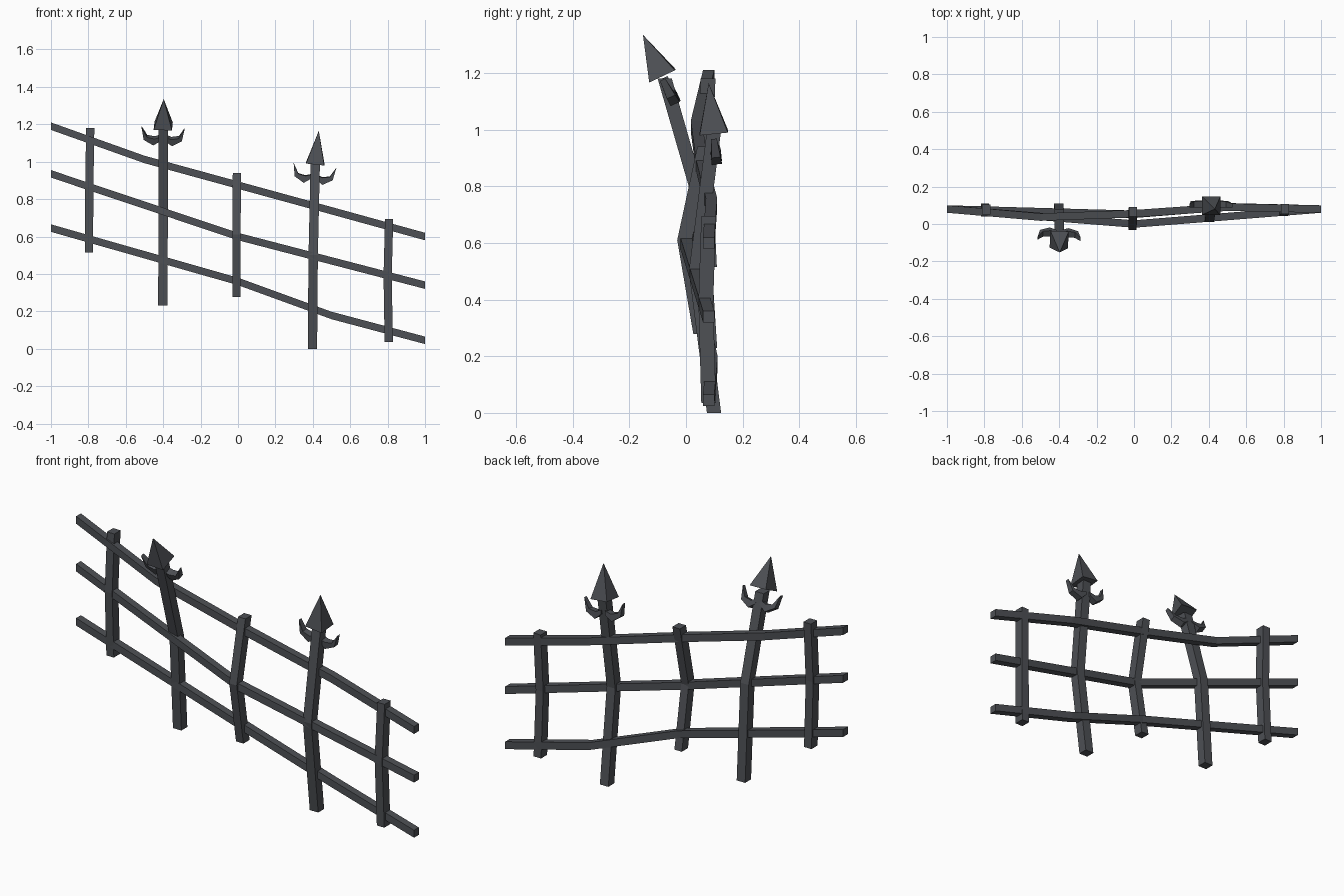
import bpy, bmesh
from mathutils import Vector, Matrix

if "Cube" in bpy.data.objects:
    bpy.data.objects.remove(bpy.data.objects["Cube"])

iron = bpy.data.materials.new("dark iron")
iron.diffuse_color = (0.075, 0.08, 0.09, 1)
iron.use_nodes = True
iron.node_tree.nodes["Principled BSDF"].inputs["Base Color"].default_value = iron.diffuse_color


def finish(name, bm):
    bmesh.ops.recalc_face_normals(bm, faces=bm.faces)
    me = bpy.data.meshes.new(name)
    bm.to_mesh(me)
    bm.free()
    me.materials.append(iron)
    ob = bpy.data.objects.new(name, me)
    bpy.context.collection.objects.link(ob)
    return ob


def bar(name, path, side, up):
    """Rectangular bar through path points; side/up are section half-vectors."""
    bm = bmesh.new()
    s, u = Vector(side), Vector(up)
    rings = [[bm.verts.new(Vector(p) + a * s + b * u)
              for a, b in ((-1, -1), (1, -1), (1, 1), (-1, 1))] for p in path]
    for r, q in zip(rings, rings[1:]):
        for i in range(4):
            j = (i + 1) % 4
            bm.faces.new((r[i], r[j], q[j], q[i]))
    bm.faces.new(rings[0])
    bm.faces.new(rings[-1])
    finish(name, bm)


def frame(base, tip, roll):
    """Local frame whose z axis runs from base to tip."""
    z = (Vector(tip) - Vector(base)).normalized()
    x = Vector((1, 0, -roll))
    x = (x - z * x.dot(z)).normalized()
    y = z.cross(x)
    m = Matrix((x, y, z)).transposed().to_4x4()
    m.translation = Vector(base)
    return m


# profile of one hook: across, along, half thickness
HOOK = [(.012, -.058, .018), (.045, -.070, .018), (.085, -.062, .016),
        (.115, -.010, .010), (.102, -.078, .016), (.050, -.108, .018),
        (.012, -.080, .018)]


def finial(name, base, tip, roll):
    m = frame(base, tip, roll)
    # spear head
    bm = bmesh.new()
    ring = [bm.verts.new(m @ Vector((a * .049, b * .05, 0)))
            for a, b in ((-1, -1), (1, -1), (1, 1), (-1, 1))]
    top = bm.verts.new(Vector(tip))
    bm.faces.new(ring)
    for i in range(4):
        bm.faces.new((ring[i], ring[(i + 1) % 4], top))
    finish(name + "_spear_head", bm)
    # pair of mirrored hooks
    for side, sx in (("left", -1), ("right", 1)):
        bm = bmesh.new()
        f = [bm.verts.new(m @ Vector((sx * u, -t, v))) for u, v, t in HOOK]
        b = [bm.verts.new(m @ Vector((sx * u, t, v))) for u, v, t in HOOK]
        n = len(HOOK)
        for i in range(n):
            j = (i + 1) % n
            bm.faces.new((f[i], f[j], b[j], b[i]))
        # caps as strips between inner and outer curve
        for r in (f, b):
            bm.faces.new((r[0], r[1], r[5], r[6]))
            bm.faces.new((r[1], r[2], r[4], r[5]))
            bm.faces.new((r[2], r[3], r[4]))
        finish(name + "_hook_" + side, bm)


# sloping rails
rails = {
    "top_rail": [(-1, .08, 1.19), (-.5, .037, 1.012), (0, .055, .875),
                 (.5, .09, .738), (1, .08, .60)],
    "middle_rail": [(-1, .08, .935), (0, 0, .60), (1, .08, .34)],
    "bottom_rail": [(-1, .08, .645), (0, .052, .36), (.5, .092, .178),
                    (1, .08, .045)],
}
for name, path in rails.items():
    bar(name, path, (0, .02, 0), (0, 0, .02))

# short posts
short = {
    "short_post_left": [(-.797, .083, .515), (-.795, .066, .865), (-.79, .078, 1.18)],
    "short_post_middle": [(-.008, .052, .278), (-.008, -.005, .61), (-.006, .066, .94)],
    "short_post_right": [(.806, .08, .035), (.80, .07, .39), (.808, .08, .695)],
}
for name, path in short.items():
    bar(name, path, (.022, 0, 0), (0, .026, 0))

# tall posts with spear finials
tall = {
    "tall_post_left": [(-.402, .085, .23), (-.40, .052, .74), (-.40, -.075, 1.18)],
    "tall_post_right": [(.398, .099, 0), (.402, .035, .50), (.413, .098, .99)],
}
for name, path in tall.items():
    bar(name, path, (.025, 0, 0), (0, .025, 0))

finial("left", (-.40, -.083, 1.19), (-.397, -.152, 1.335), .11)
finial("right", (.413, .098, .99), (.432, .08, 1.165), .12)
